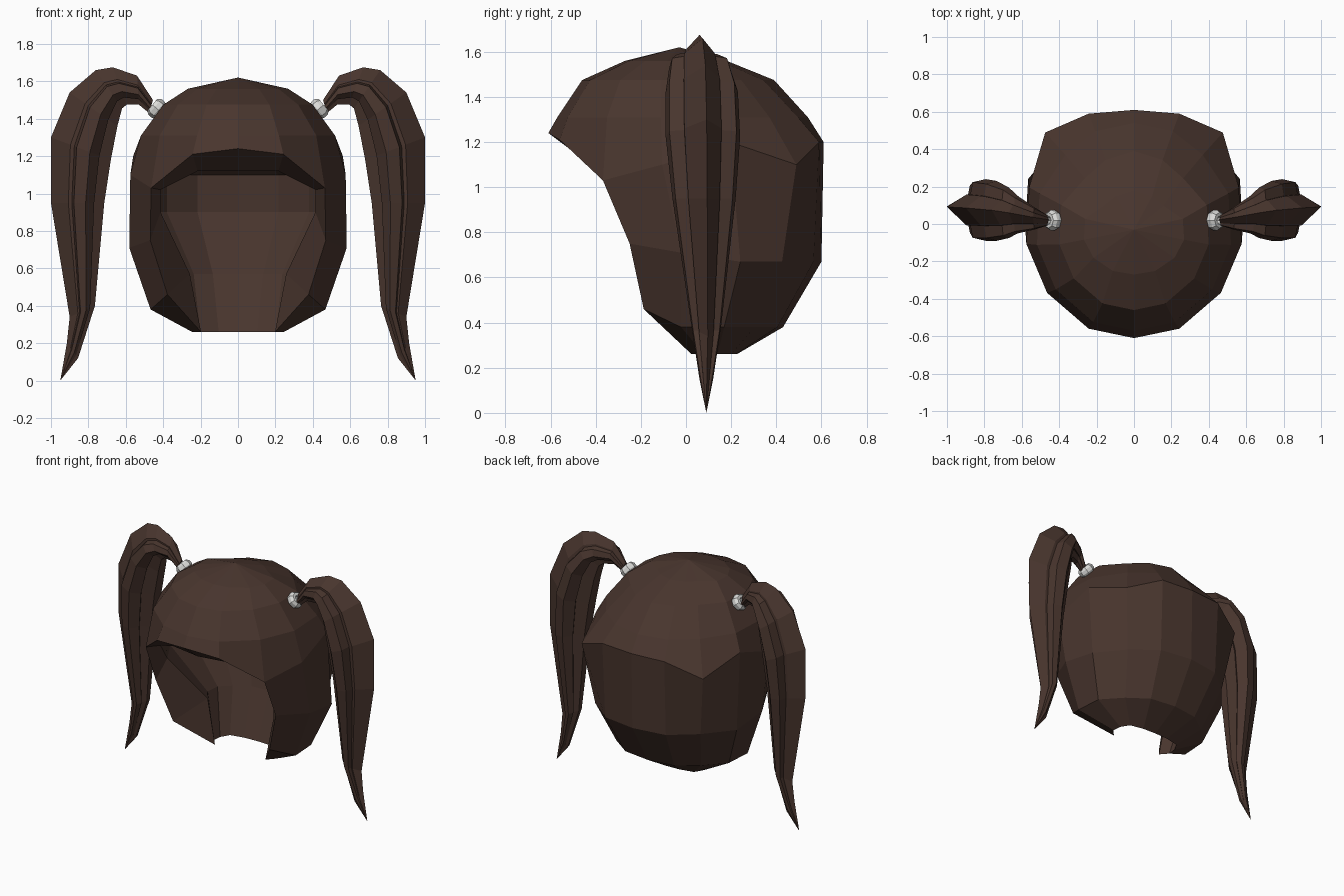
import bpy, bmesh, math
from mathutils import Vector, Matrix

if "Cube" in bpy.data.objects:
    bpy.data.objects.remove(bpy.data.objects["Cube"])


def material(name, rgb):
    m = bpy.data.materials.new(name)
    m.diffuse_color = (*rgb, 1)
    m.use_nodes = True
    m.node_tree.nodes["Principled BSDF"].inputs["Base Color"].default_value = m.diffuse_color
    return m


HAIR = material("dark brown hair", (0.066, 0.036, 0.027))
TIE = material("light grey tie", (0.72, 0.72, 0.70))


def finish(bm, name, mat):
    bmesh.ops.remove_doubles(bm, verts=bm.verts, dist=0.0005)
    bmesh.ops.recalc_face_normals(bm, faces=bm.faces)
    me = bpy.data.meshes.new(name)
    bm.to_mesh(me)
    bm.free()
    me.materials.append(mat)
    ob = bpy.data.objects.new(name, me)
    bpy.context.collection.objects.link(ob)
    return ob


# --- Hair cap: half outline seen from the top, front to back ---
OUTLINE = [(0, -.60), (.24, -.55), (.46, -.36), (.57, -.10),
           (.555, .20), (.47, .49), (.24, .59), (0, .61)]
# each row: width scale, front y, back y, height
ROWS = [(.47, -.27, .18, 1.56), (.70, -.46, .39, 1.475), (.91, -.57, .54, 1.31),
        (1.01, -.61, .61, 1.20),                              # fringe edge
        (1.02, -.46, .60, .67), (.82, -.34, .43, .38),
        (.43, -.025, .225, .26),                              # bottom rim
        (.56, -.05, .35, .57), (.90, -.36, .45, .90), (.90, -.45, .43, 1.10)]  # inside
# height changes for single columns: (row, column) -> dz
LIFT = {(3, 0): .04, (3, 1): .01, (3, 2): -.17, (3, 3): -.10, (3, 5): -.10,
        (4, 2): .08, (4, 3): .04, (5, 2): .08, (9, 0): .02, (9, 1): .02, (9, 2): -.08}
# rounding of the back corner: row -> pull of columns 5 and 6 toward the centre
PULL = {0: (.72, .86), 1: (.80, .91), 2: (.86, .95), 4: (.86, .97), 5: (.86, .97),
        7: (.9, 1), 8: (.9, 1), 9: (.9, 1)}


def cap_point(r, c):
    sx, y0, y1, z = ROWS[r]
    x, y = OUTLINE[c]
    k = PULL.get(r, (1, 1))[c - 5] if c in (5, 6) else 1
    t = (y + .60) / 1.21
    return (x * sx * k, (y0 + t * (y1 - y0)) * k, z + LIFT.get((r, c), 0))


bm = bmesh.new()
for side in (1, -1):
    def face(*pts):
        pts = [Vector((p[0] * side, p[1], p[2])) for p in pts]
        uniq = [p for i, p in enumerate(pts) if (p - pts[i - 1]).length > 1e-5]
        if len(uniq) > 2:
            bm.faces.new([bm.verts.new(p) for p in uniq])

    P = cap_point
    for c in range(7):
        face((0, -.03, 1.62), P(0, c), P(0, c + 1))          # crown
        face((0, 0, 1.35), P(9, c), P(9, c + 1))             # inner roof
        for r in range(9):
            if r < 3 or c >= 2:                              # face opening stays free
                face(P(r, c), P(r, c + 1), P(r + 1, c + 1), P(r + 1, c))
    for c in range(2):                                       # underside of fringe
        face(P(3, c), P(3, c + 1), P(9, c + 1), P(9, c))
    for r in range(3, 6):                                    # rim beside the face
        face(P(r, 2), P(r + 1, 2), P(11 - r, 2), P(12 - r, 2))
finish(bm, "hair_cap", HAIR)

# --- Ponytails: folded cross-section swept through stations ---
half = [(.35, .50), (.22, .50), (.14, .90), (-.30, 1), (-.62, .62), (-.54, .48), (-1, .25)]
SECTION = [(1, .1)] + half + [(u, -v) for u, v in reversed(half)]
# outer x,z, inner x,z, centre y, half width
STATIONS = [(.455, 1.50, .475, 1.43, .02, .03), (.54, 1.63, .53, 1.475, .03, .06),
            (.67, 1.675, .595, 1.475, .05, .10), (.76, 1.66, .62, 1.455, .06, .135),
            (.90, 1.54, .645, 1.36, .07, .16), (1, 1.30, .68, 1.18, .075, .165),
            (1, .95, .715, .95, .08, .14), (.90, .34, .765, .40, .09, .065),
            (.915, .20, .855, .12, .09, .03)]


def ponytail(name, side):
    bm = bmesh.new()
    rings = []
    for ox, oz, ix, iz, y, w in STATIONS:
        ring = []
        for u, v in SECTION:
            t = (u + 1) / 2
            ring.append(bm.verts.new((side * (ix + t * (ox - ix)), y + v * w,
                                      iz + t * (oz - iz))))
        rings.append(ring)
    n = len(SECTION)
    for a, b in zip(rings, rings[1:]):
        for i in range(n):
            j = (i + 1) % n
            bm.faces.new((a[i], a[j], b[j], b[i]))
    bm.faces.new(rings[0])
    tip = bm.verts.new((side * .95, .09, 0))
    for i in range(n):
        bm.faces.new((rings[-1][i], rings[-1][(i + 1) % n], tip))
    finish(bm, name, HAIR)


# --- Hair ties: low-poly rings around the ponytail roots ---
def hair_tie(name, side):
    bm = bmesh.new()
    turn = Matrix.Translation((side * .435, .02, 1.455)) @ Matrix.Rotation(side * math.radians(50), 4, 'Y')
    profile = [(.022, -.03), (.042, -.03), (.055, -.012), (.055, .012), (.042, .03), (.022, .03)]
    rings = [[bm.verts.new(turn @ Vector((r * math.cos(a), r * math.sin(a), h))) for r, h in profile]
             for a in (k * math.tau / 8 for k in range(8))]
    for k in range(8):
        a, b = rings[k], rings[(k + 1) % 8]
        for i in range(6):
            j = (i + 1) % 6
            bm.faces.new((a[i], a[j], b[j], b[i]))
    finish(bm, name, TIE)


for label, side in (("right", 1), ("left", -1)):
    ponytail(label + "_ponytail", side)
    hair_tie(label + "_hair_tie", side)
